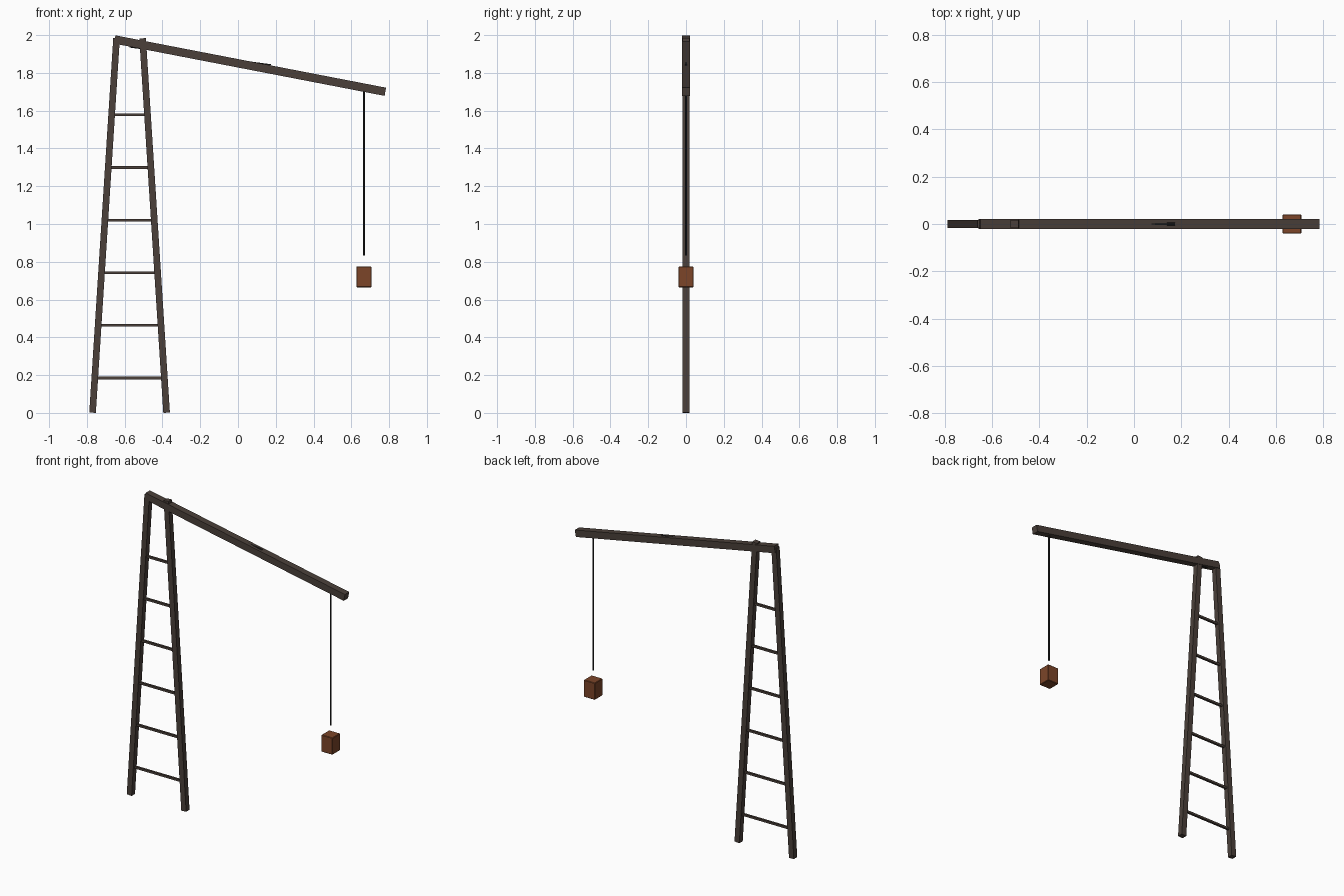
import bpy, bmesh
from mathutils import Vector, Matrix

if "Cube" in bpy.data.objects:
    bpy.data.objects.remove(bpy.data.objects["Cube"])


def material(name, rgb):
    m = bpy.data.materials.new(name)
    m.diffuse_color = (*rgb, 1)
    m.use_nodes = True
    m.node_tree.nodes["Principled BSDF"].inputs["Base Color"].default_value = m.diffuse_color
    return m


DARK = material("dark_timber", (0.069, 0.051, 0.042))
BLACK = material("cable_black", (0.02, 0.02, 0.02))
BROWN = material("crate_brown", (0.2, 0.06, 0.022))


def add(name, bm, mat):
    me = bpy.data.meshes.new(name)
    bm.to_mesh(me)
    bm.free()
    me.materials.append(mat)
    ob = bpy.data.objects.new(name, me)
    bpy.context.collection.objects.link(ob)
    return ob


def frame(a, b):
    """Placement whose local x runs from a to b in the y = 0 plane."""
    a, b = Vector((a[0], 0, a[1])), Vector((b[0], 0, b[1]))
    x = (b - a).normalized()
    y = Vector((0, 1, 0))
    rot = Matrix((x, y, x.cross(y))).transposed().to_4x4()
    return Matrix.Translation((a + b) / 2) @ rot, (b - a).length


def beam(name, a, b, width, mat=DARK):
    bm = bmesh.new()
    m, length = frame(a, b)
    bmesh.ops.create_cube(bm, size=1, matrix=m @ Matrix.Diagonal((length, width, width, 1)))
    return add(name, bm, mat)


def rod(name, a, b, radius, mat):
    bm = bmesh.new()
    m, length = frame(a, b)
    bmesh.ops.create_cone(bm, cap_ends=True, segments=8, radius1=radius, radius2=radius,
                          depth=length, matrix=m @ Matrix.Rotation(1.5707963, 4, 'Y'))
    return add(name, bm, mat)


# Tapering ladder mast
MID, FOOT, HEAD, TOP = -0.574, 0.196, 0.069, 1.983
for side, s in (("left", -1), ("right", 1)):
    beam(side + "_mast_leg", (MID + s * FOOT, 0.001), (MID + s * HEAD, TOP), 0.035)

# Rungs, each spanning between the leg centre lines
for i in range(6):
    z = 0.185 + i * 0.2785
    half = FOOT + (HEAD - FOOT) * z / TOP
    beam(f"rung_{i + 1}", (MID - half, z), (MID + half, z), 0.014)

# Sloping boom and the thin tie almost buried in it
beam("boom", (-0.653, 1.977), (0.78, 1.70), 0.044)
rod("boom_tie", (MID, 1.94), (0.173, 1.84), 0.006, BLACK)

# Hoist cable
rod("hoist_cable", (0.667, 1.72), (0.667, 0.832), 0.005, BLACK)

# Hanging load
bm = bmesh.new()
bmesh.ops.create_cube(bm, size=1, matrix=Matrix.Translation((0.667, 0, 0.72))
                      @ Matrix.Diagonal((0.08, 0.08, 0.11, 1)))
load = add("hanging_load", bm, BROWN)
bevel = load.modifiers.new("soft_edges", 'BEVEL')
bevel.width = 0.003
bevel.segments = 1
